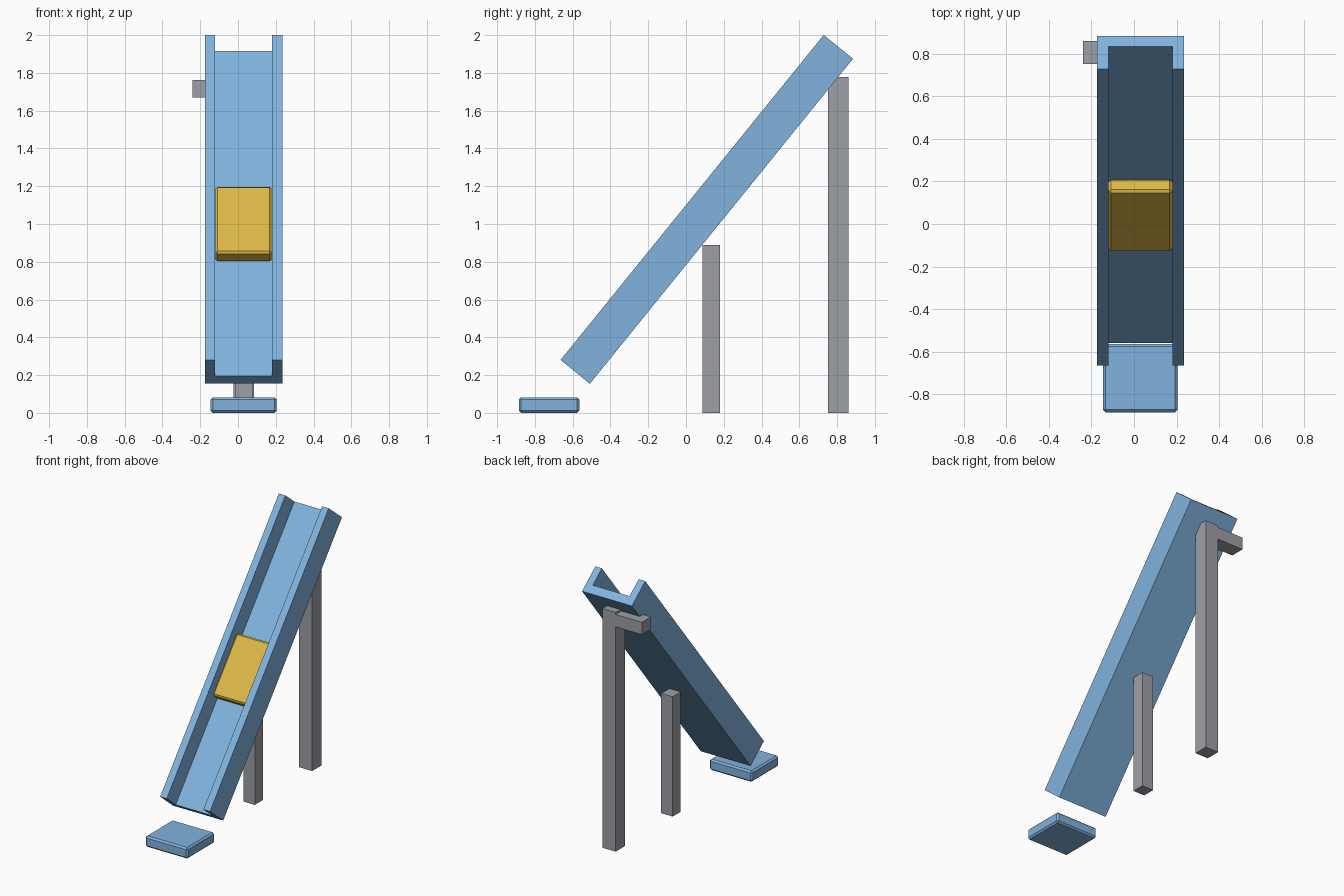
import bpy
import bmesh
import math
from mathutils import Matrix, Vector

default = bpy.data.objects.get("Cube")
if default:
    bpy.data.objects.remove(default, do_unlink=True)


def material(name, rgb):
    m = bpy.data.materials.new(name)
    m.use_nodes = True
    colour = (*rgb, 1)
    m.diffuse_color = colour
    m.node_tree.nodes["Principled BSDF"].inputs["Base Color"].default_value = colour
    return m


blue = material("light blue", (0.22, 0.45, 0.73))
yellow = material("golden yellow", (0.73, 0.48, 0.065))
grey = material("post grey", (0.34, 0.35, 0.39))


def finish(name, bm, mat, matrix=Matrix()):
    bmesh.ops.recalc_face_normals(bm, faces=bm.faces)
    mesh = bpy.data.meshes.new(name)
    bm.to_mesh(mesh)
    bm.free()
    mesh.materials.append(mat)
    obj = bpy.data.objects.new(name, mesh)
    obj.matrix_world = matrix
    bpy.context.collection.objects.link(obj)
    return obj


def box(name, low, high, mat, chamfer=0, matrix=Matrix()):
    low, high = Vector(low), Vector(high)
    bm = bmesh.new()
    bmesh.ops.create_cube(bm, size=1)
    bmesh.ops.scale(bm, vec=high - low, verts=bm.verts)
    bmesh.ops.translate(bm, vec=(low + high) / 2, verts=bm.verts)
    if chamfer:
        bmesh.ops.bevel(bm, geom=bm.edges[:], offset=chamfer, segments=1,
                        affect='EDGES')
    return finish(name, bm, mat, matrix)


# Tilted frame shared by the chute and the block sliding in it
centre_x = 0.03
tilt = (Matrix.Translation((centre_x, 0.11, 1.0775))
        @ Matrix.Rotation(math.radians(51), 4, 'X'))
half_length, half_width, half_depth = 1.107, 0.205, 0.1
inner, floor = 0.151, -0.036

# Chute: U-shaped profile extruded along the slope
profile = [(-half_width, -half_depth), (half_width, -half_depth),
           (half_width, half_depth), (inner, half_depth), (inner, floor),
           (-inner, floor), (-inner, half_depth), (-half_width, half_depth)]
bm = bmesh.new()
face = bm.faces.new([bm.verts.new((x, -half_length, z)) for x, z in profile])
extruded = bmesh.ops.extrude_face_region(bm, geom=[face])
moved = [v for v in extruded["geom"] if isinstance(v, bmesh.types.BMVert)]
bmesh.ops.translate(bm, vec=(0, 2 * half_length, 0), verts=moved)
finish("chute", bm, blue, tilt)

# Block resting on the chute floor
box("sliding_block", (-0.15, -0.332, floor), (0.15, 0.124, 0.045),
    yellow, 0.012, tilt)

# Landing pad at the foot
box("landing_pad", (-0.145, -0.885, 0), (0.205, -0.565, 0.082), blue, 0.012)

# Support posts
for name, y, half, top in (("short_post", 0.134, 0.047, 0.89),
                           ("tall_post", 0.805, 0.054, 1.778)):
    box(name, (centre_x - half, y - half, 0), (centre_x + half, y + half, top), grey)

# Side arm near the top of the tall post
box("side_arm", (-0.24, 0.753, 1.67), (-0.022, 0.861, 1.762), grey)
